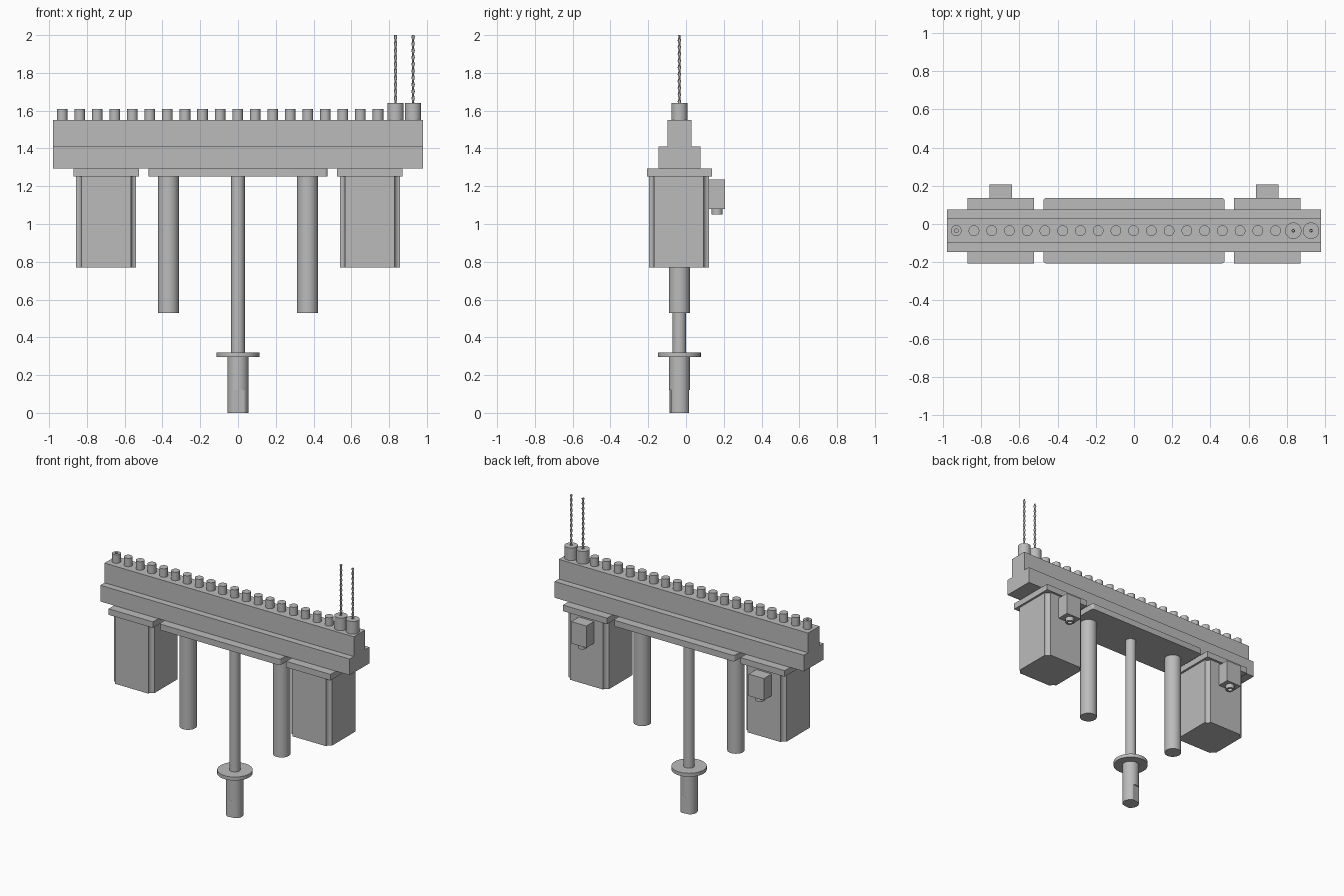
import bpy, bmesh, math

cube = bpy.data.objects.get("Cube")
if cube:
    bpy.data.objects.remove(cube, do_unlink=True)

grey = bpy.data.materials.new("plain grey")
grey.use_nodes = True
grey.diffuse_color = (0.5, 0.5, 0.5, 1)
grey.node_tree.nodes["Principled BSDF"].inputs["Base Color"].default_value = (0.5, 0.5, 0.5, 1)

YC = -0.035        # centre line of the head
PLATE = 1.252      # underside of the mounting plates
DECK = 1.295       # underside of the beam
TOP = 1.55         # top of the beam


def loft(name, rings, smooth=True):
    """Skin a stack of matching point rings and cap both ends."""
    bm = bmesh.new()
    loops = [[bm.verts.new(p) for p in ring] for ring in rings]
    n = len(loops[0])
    for a, b in zip(loops, loops[1:]):
        for i in range(n):
            j = (i + 1) % n
            bm.faces.new((a[i], a[j], b[j], b[i]))
    bm.faces.new(loops[0][::-1])
    bm.faces.new(loops[-1])
    bmesh.ops.recalc_face_normals(bm, faces=bm.faces)
    mesh = bpy.data.meshes.new(name)
    bm.to_mesh(mesh)
    bm.free()
    obj = bpy.data.objects.new(name, mesh)
    bpy.context.collection.objects.link(obj)
    mesh.materials.append(grey)
    if smooth:
        bpy.ops.object.select_all(action='DESELECT')
        obj.select_set(True)
        bpy.context.view_layer.objects.active = obj
        bpy.ops.object.shade_smooth_by_angle(angle=math.radians(30))
    return obj


def prism(name, outline, z0, z1, smooth=True):
    return loft(name, [[(x, y, z) for x, y in outline] for z in (z0, z1)], smooth)


def box(name, x0, x1, y0, y1, z0, z1):
    return prism(name, [(x0, y0), (x1, y0), (x1, y1), (x0, y1)], z0, z1, False)


def circle(x, y, r, n=32):
    return [(x + r * math.cos(math.tau * i / n), y + r * math.sin(math.tau * i / n))
            for i in range(n)]


def rod(name, x, y, r, z0, z1):
    return prism(name, circle(x, y, r), z0, z1)


def sleeve(name, x, y, r, hole, z_open, z_closed, floor):
    """Round stub with a blind hole in its open end."""
    rings = [(r, z_closed), (r, z_open), (hole, z_open), (hole, floor)]
    return loft(name, [[(px, py, z) for px, py in circle(x, y, rad)] for rad, z in rings])


def arc_corners(cx, cy, hx, hy, r, concave):
    """Rectangle whose corners are rounded outwards or scooped inwards."""
    pts, steps = [], 6
    for k, (sx, sy) in enumerate([(1, 1), (-1, 1), (-1, -1), (1, -1)]):
        for i in range(steps + 1):
            t = i / steps * math.pi / 2
            if concave:
                a = k * math.pi / 2 + 1.5 * math.pi - t
                ox, oy = cx + sx * hx, cy + sy * hy
            else:
                a = k * math.pi / 2 + t
                ox, oy = cx + sx * (hx - r), cy + sy * (hy - r)
            pts.append((ox + r * math.cos(a), oy + r * math.sin(a)))
    return pts


# Stepped beam
box("beam_lower", -0.98, 0.98, YC - 0.111, YC + 0.111, DECK, 1.41)
box("beam_upper", -0.98, 0.98, YC - 0.064, YC + 0.064, 1.41, TOP)

# Centre mounting plate with rounded corners
prism("centre_plate", arc_corners(0, YC, 0.475, 0.172, 0.018, False), PLATE, DECK)

# Motors, guide columns and rear connectors on both sides
for side, s in (("right", -1), ("left", 1)):
    m = s * 0.698
    box(side + "_motor_flange", m - 0.174, m + 0.174, YC - 0.172, YC + 0.172, PLATE, DECK)
    prism(side + "_motor", arc_corners(m, YC - 0.003, 0.159, 0.159, 0.028, True), 0.77, PLATE)
    box(side + "_connector", m - 0.06, m + 0.06, 0.12, 0.207, 1.08, 1.235)
    sleeve(side + "_cable_gland", m, 0.165, 0.029, 0.016, 1.05, 1.08, 1.075)
    rod(side + "_column", s * 0.368, YC, 0.056, 0.53, PLATE)

# Central shaft, collar and tip
rod("shaft", 0, YC, 0.036, 0.32, PLATE)
rod("collar", 0, YC, 0.114, 0.295, 0.32)
rod("tip", 0, YC, 0.056, 0.12, 0.295)

# Tip end with two slightly turned wrench flats
turn = math.radians(8)
flat = []
for x, y in circle(0, 0, 0.056, 48):
    y = max(-0.048, min(0.048, y))
    flat.append((x * math.cos(turn) - y * math.sin(turn),
                 YC + x * math.sin(turn) + y * math.cos(turn)))
prism("tip_flats", flat, 0, 0.12)

# Row of pegs, the first one bored through its top
for i in range(19):
    x = -0.931 + i * 0.0929
    if i == 0:
        sleeve("bored_peg", x, YC, 0.028, 0.01, 1.61, TOP, TOP + 0.005)
    else:
        rod("peg", x, YC, 0.028, TOP, 1.61)

# Two chucks holding twisted bits
for x in (0.834, 0.927):
    rod("chuck", x, YC, 0.043, TOP, 1.64)
    rings, count = [], 90
    for i in range(count + 1):
        z = 1.63 + 0.37 * i / count
        a = math.pi * (z - 1.63) / 0.036
        ring = []
        for px, py in circle(0, 0, 1, 8):
            px, py = px * 0.009, py * 0.005
            ring.append((x + px * math.cos(a) - py * math.sin(a),
                         YC + px * math.sin(a) + py * math.cos(a), z))
        rings.append(ring)
    loft("twisted_bit", rings)
